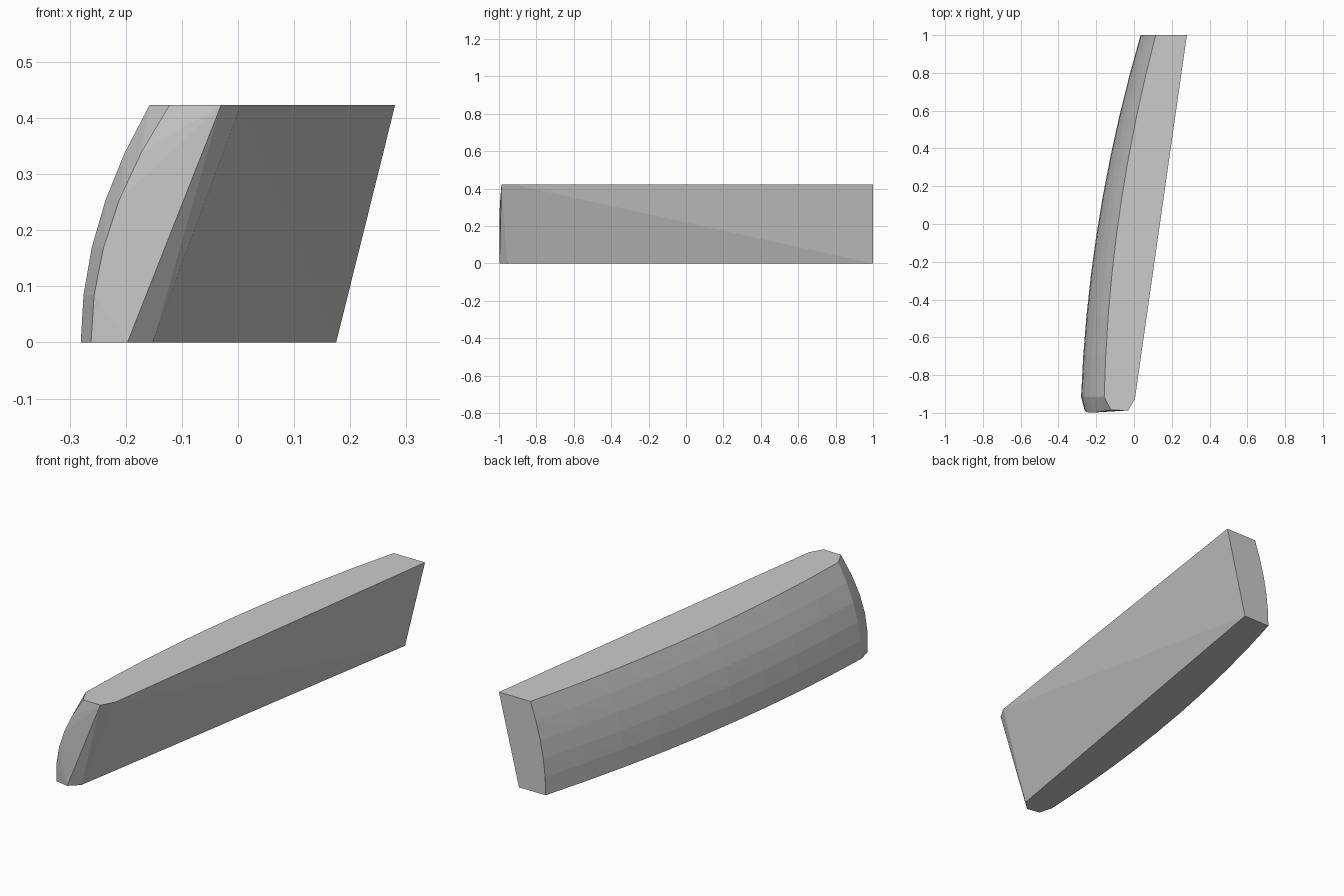
import bpy, bmesh, math

if "Cube" in bpy.data.objects:
    bpy.data.objects.remove(bpy.data.objects["Cube"])

H = 0.423        # height of the slab
LEVELS = 5       # bands up the curved side
STEPS = 9        # segments along the curved side


def lerp(a, b, t):
    return a + (b - a) * t


def curved_side(y, t):
    """x of the bowed side: curved along its length and bulging with height."""
    bottom = -0.19 + 0.159 * y + 0.066 * y * y
    top = -0.085 + 0.137 * y + 0.063 * y * y
    return lerp(bottom, top, t * t)


bm = bmesh.new()

# Bowed side and rounded front corner, level by level
for i in range(LEVELS + 1):
    t = i / LEVELS
    z = H * t
    for j in range(STEPS + 1):
        y = lerp(-0.915, 1.0, j / STEPS)
        bm.verts.new((curved_side(y, t), y, z))
    bm.verts.new((lerp(-0.262, -0.122, t * t), -0.985 - 0.014 * math.sin(math.pi * t), z))

# Straight edges: front nose, front right corner, back right corner
for (x0, y0), (x1, y1) in [((-0.197, -0.997), (-0.03, -0.987)),
                           ((-0.152, -0.955), (0.005, -0.925)),
                           ((0.175, 1.0), (0.28, 1.0))]:
    bm.verts.new((x0, y0, 0))
    bm.verts.new((x1, y1, H))

# The slab is convex, so a hull closes every side with flat facets
res = bmesh.ops.convex_hull(bm, input=bm.verts)
loose = [v for v in bm.verts if not v.link_faces]
bmesh.ops.delete(bm, geom=loose, context='VERTS')
bmesh.ops.dissolve_limit(bm, angle_limit=math.radians(0.2), verts=bm.verts, edges=bm.edges)
bmesh.ops.recalc_face_normals(bm, faces=bm.faces)

mesh = bpy.data.meshes.new("curved_slab")
bm.to_mesh(mesh)
bm.free()
slab = bpy.data.objects.new("curved_slab", mesh)
bpy.context.collection.objects.link(slab)
